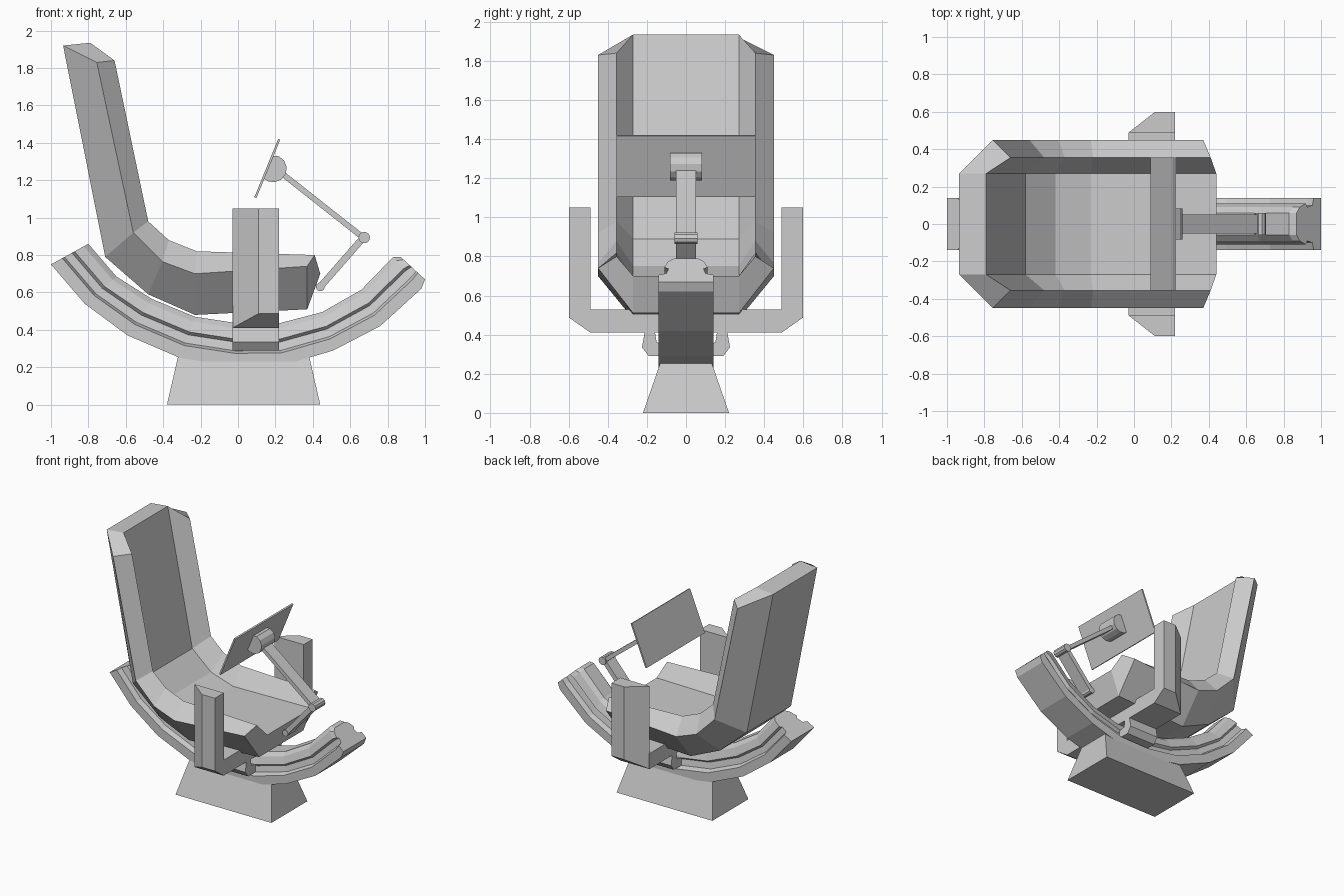
import bpy, bmesh
from math import cos, sin, pi, atan2
from mathutils import Vector

if "Cube" in bpy.data.objects:
    bpy.data.objects.remove(bpy.data.objects["Cube"])


def make(name, verts, faces):
    bm = bmesh.new()
    vs = [bm.verts.new(v) for v in verts]
    for f in faces:
        bm.faces.new([vs[i] for i in f])
    bmesh.ops.recalc_face_normals(bm, faces=bm.faces[:])
    me = bpy.data.meshes.new(name)
    bm.to_mesh(me)
    bm.free()
    ob = bpy.data.objects.new(name, me)
    bpy.context.collection.objects.link(ob)
    return ob


def loft(name, rings, caps=None):
    """Skin equal-length closed rings; caps lists the ring indices of each end face."""
    n = len(rings[0])
    caps = caps or [range(n)]
    faces = [(r * n + i, r * n + (i + 1) % n, (r + 1) * n + (i + 1) % n, (r + 1) * n + i)
             for r in range(len(rings) - 1) for i in range(n)]
    last = (len(rings) - 1) * n
    for c in caps:
        faces += [tuple(c), tuple(last + i for i in c)]
    return make(name, [v for r in rings for v in r], faces)


def mirrored(half):
    """Close a half section by reflecting it across y = 0."""
    return half + [(x, -y, z) for x, y, z in reversed(half)]


def prism_y(name, profile, y0, y1):
    return loft(name, [[(x, y, z) for x, z in profile] for y in (y0, y1)])


def prism_x(name, profile, x0, x1):
    return loft(name, [[(x, y, z) for y, z in profile] for x in (x0, x1)])


def strut(name, a, b, half_thick, half_width):
    a, b = Vector(a), Vector(b)
    d = (b - a).normalized()
    n = Vector((-d.y, d.x)) * half_thick
    prism_y(name, [a + n, b + n, b - n, a - n], -half_width, half_width)


def pivot(name, x, z, r, half_width, sides=10):
    prism_y(name, [(x + r * cos(2 * pi * i / sides), z + r * sin(2 * pi * i / sides))
                   for i in range(sides)], -half_width, half_width)


# Pedestal
loft("pedestal", [
    [(-.38, -.22, 0), (.44, -.22, 0), (.44, .22, 0), (-.38, .22, 0)],
    [(-.32, -.13, .26), (.38, -.13, .26), (.38, .13, .26), (-.32, .13, .26)]])

# Curved rail: outer and inner points per station, grooved section (depth, half width)
stations = [((-1, .75), (-.8, .86)), ((-.82, .54), (-.65, .685)), ((-.59, .37), (-.46, .565)),
            ((-.31, .25), (-.23, .47)), ((-.02, .205), (0, .435)), ((.24, .21), (.22, .435)),
            ((.51, .29), (.45, .495)), ((.76, .42), (.66, .615)), ((.98, .62), (.83, .79)),
            ((1, .67), (.87, .79))]
section = [(0, .14), (.3, .14), (.36, .10), (.56, .09), (.63, .11), (.88, .09), (1, .06)]
rings = []
for o, i in stations:
    o, i = Vector(o), Vector(i)
    half = []
    for t, y in section:
        p = o.lerp(i, t)
        half.append((p.x, y, p.y))
    rings.append(mirrored(half))
m = len(section)
loft("curved_rail", rings, [(k, k + 1, 2 * m - 2 - k, 2 * m - 1 - k) for k in range(m - 1)])

# Seat shell: back, outer edge, bolster ridge and pan at each station
seat = [((-.935, 1.92), (-.755, 1.83), (-.66, 1.84), (-.79, 1.935)),
        ((-.71, .79), (-.56, .92), (-.48, .98), (-.58, .89)),
        ((-.48, .59), (-.405, .765), (-.37, .88), (-.42, .75)),
        ((-.23, .48), (-.23, .70), (-.22, .82), (-.23, .69)),
        ((.37, .51), (.37, .74), (.41, .80), (.44, .70))]
widths = (.27, .45, .355, .27)
loft("seat", [mirrored([(x, y, z) for (x, z), y in zip(s, widths)]) for s in seat],
     [(0, 1, 2, 3), (4, 5, 6, 7), (0, 3, 4, 7)])

# Armrests, crossbar and rail clamps
prism_y("armrest_crossbar", [(-.03, .41), (.22, .41), (.22, .53), (-.03, .53)], -.49, .49)
for s, side in ((1, "back"), (-1, "front")):
    plan = [(-.03, .488), (.11, .598), (.22, .598), (.22, .488)]
    loft(f"armrest_{side}", [
        [(x, s * y, .41 + (y - .488) * .7) for x, y in plan],
        [(x, s * y, 1.05) for x, y in plan]])
    hook = [(.16, .42), (.15, .36), (.10, .35), (.10, .29), (.19, .29), (.225, .335), (.21, .42)]
    prism_x(f"rail_clamp_{side}", [(s * y, z) for y, z in hook], -.03, .22)

# Screen and its half-round mount
strut("screen", (.093, 1.107), (.22, 1.418), .006, .355)
a = atan2(-.38, .92)
mount = [(.135, 1.21)] + [(.188 + .073 * cos(a + t), 1.262 + .073 * sin(a + t))
                          for t in [(-.5 + k / 6) * pi for k in range(7)]] + [(.183, 1.33)]
prism_y("screen_mount", mount, -.083, .083)

# Folding support arm
strut("upper_arm", (.23, 1.24), (.67, .893), .015, .05)
strut("lower_arm", (.67, .893), (.44, .63), .018, .05)
pivot("elbow_joint", .675, .893, .031, .06)
pivot("arm_foot_joint", .44, .63, .024, .052)
